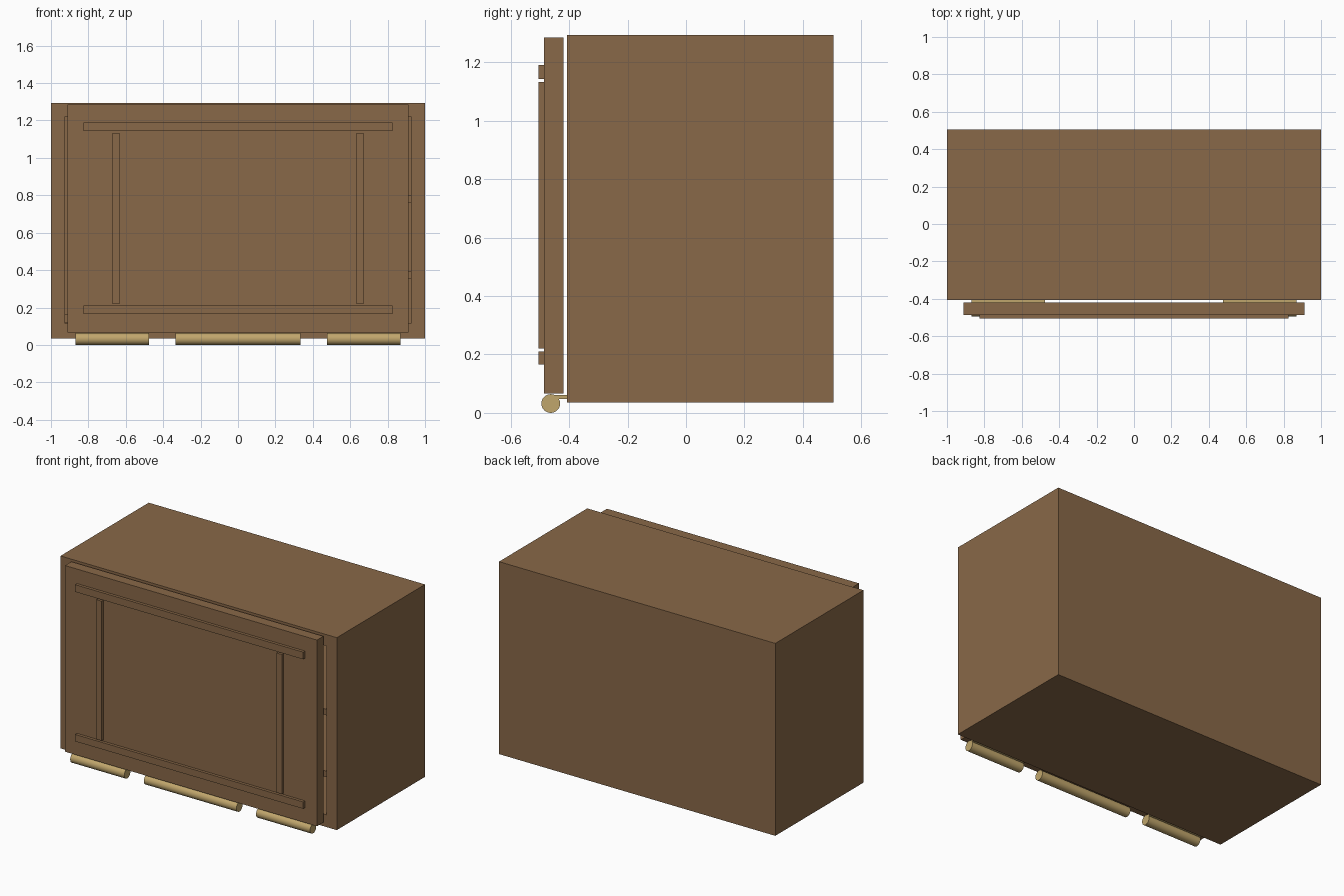
import bpy, bmesh, math
from mathutils import Vector

if "Cube" in bpy.data.objects:
    bpy.data.objects.remove(bpy.data.objects["Cube"])


def material(name, rgb):
    m = bpy.data.materials.new(name)
    m.use_nodes = True
    m.diffuse_color = (*rgb, 1)
    m.node_tree.nodes["Principled BSDF"].inputs["Base Color"].default_value = (*rgb, 1)
    return m


wood = material("brown_wood", (0.25, 0.14, 0.065))
brass = material("pale_brass", (0.53, 0.38, 0.15))


def box(name, x, y, z, mat):
    """Box from (min, max) pairs."""
    bpy.ops.mesh.primitive_cube_add(size=1)
    ob = bpy.context.object
    ob.name = name
    lo, hi = Vector((x[0], y[0], z[0])), Vector((x[1], y[1], z[1]))
    for v in ob.data.vertices:
        v.co = (lo + hi) / 2 + v.co * (hi - lo)
    ob.data.materials.append(mat)
    return ob


def barrel(name, x, mat):
    """Round hinge barrel lying along x."""
    bpy.ops.mesh.primitive_cylinder_add(vertices=32, radius=0.032, depth=x[1] - x[0],
                                        location=((x[0] + x[1]) / 2, -0.463, 0.032),
                                        rotation=(0, math.pi / 2, 0))
    ob = bpy.context.object
    ob.name = name
    ob.data.materials.append(mat)
    bpy.ops.object.shade_smooth_by_angle(angle=math.radians(40))


# Cabinet with a recessed opening in its front
FRONT = -0.407
cabinet = box("cabinet", (-1, 1), (FRONT, 0.505), (0.035, 1.294), wood)
bm = bmesh.new()
bm.from_mesh(cabinet.data)
face = min(bm.faces, key=lambda f: f.calc_center_median().y)
bmesh.ops.inset_individual(bm, faces=[face], thickness=0.075)
for v in face.verts:
    v.co = (math.copysign(0.926, v.co.x), FRONT, 1.22 if v.co.z > 0.6 else 0.115)
inner = bmesh.ops.extrude_discrete_faces(bm, faces=[face])["faces"][0]
bmesh.ops.translate(bm, verts=inner.verts, vec=(0, 0.84, 0))
bmesh.ops.recalc_face_normals(bm, faces=bm.faces)
bm.to_mesh(cabinet.data)
bm.free()

# Inside boards
DEPTH = (FRONT + 0.01, 0.43)
box("divider", (-0.02, 0.02), DEPTH, (0.116, 1.219), wood)
box("lower_shelf", (0.021, 0.925), DEPTH, (0.355, 0.395), wood)
box("upper_shelf", (0.021, 0.925), DEPTH, (0.76, 0.8), wood)
box("base_board", (-0.925, -0.021), DEPTH, (0.116, 0.165), wood)

# Fold-down door with its trim
box("door", (-0.912, 0.912), (-0.486, -0.42), (0.067, 1.285), wood)
TRIM = (-0.505, -0.486)
box("bottom_rail", (-0.825, 0.825), TRIM, (0.165, 0.21), wood)
box("top_rail", (-0.825, 0.825), TRIM, (1.143, 1.19), wood)
for side, xs in (("left", (0.633, 0.671)), ("right", (-0.671, -0.633))):
    box(side + "_stile", xs, TRIM, (0.22, 1.133), wood)

# Hinges: outer barrels with leaves to the cabinet, one long centre barrel
barrel("center_hinge", (-0.335, 0.335), brass)
for side, xs in (("left", (0.477, 0.868)), ("right", (-0.868, -0.477))):
    barrel(side + "_hinge", xs, brass)
    box(side + "_hinge_leaf", xs, (-0.463, FRONT), (0.047, 0.061), brass)
